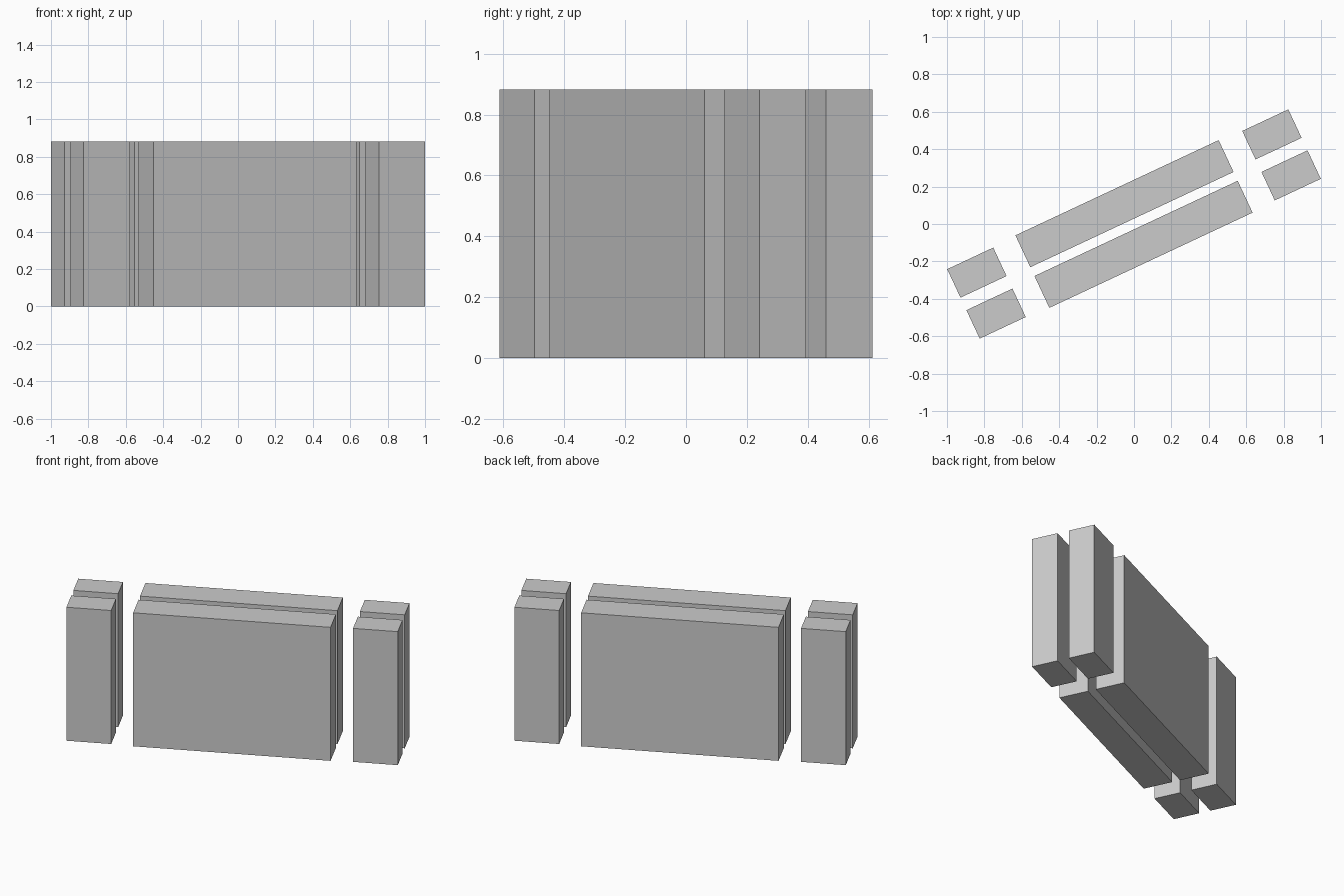
import bpy
from math import radians, sin, cos

if "Cube" in bpy.data.objects:
    bpy.data.objects.remove(bpy.data.objects["Cube"])

ANGLE = radians(25.1)   # the whole layout is turned about z
HEIGHT = 0.882


def block(name, u, v, length, depth):
    """Upright block centred at (u, v) in the turned layout, standing on z = 0."""
    x = u * cos(ANGLE) - v * sin(ANGLE)
    y = u * sin(ANGLE) + v * cos(ANGLE)
    bpy.ops.mesh.primitive_cube_add(size=1, location=(x, y, HEIGHT / 2),
                                    rotation=(0, 0, ANGLE))
    ob = bpy.context.object
    ob.name = name
    ob.scale = (length, depth, HEIGHT)
    bpy.ops.object.transform_apply(location=False, rotation=False, scale=True)


# Two parallel rows: a long slab with a short pillar beyond each end
for row, side in (("front", -1), ("back", 1)):
    block(f"{row}_long_slab", 0, side * 0.12, 1.2, 0.188)
    for end, s in (("left", -1), ("right", 1)):
        block(f"{row}_{end}_pillar", s * 0.871, side * 0.121, 0.272, 0.168)
